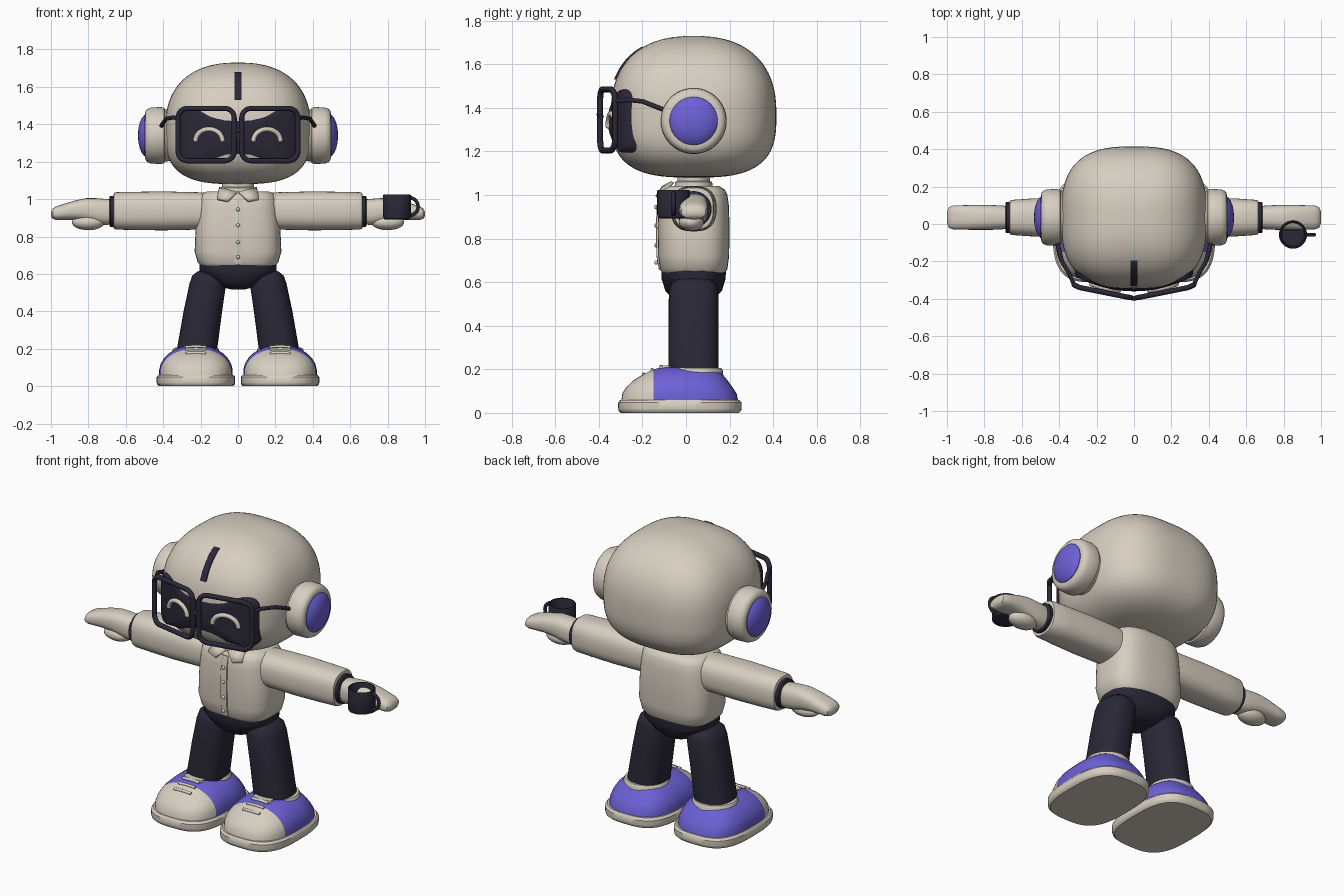
import bpy, bmesh, math
from mathutils import Vector

if "Cube" in bpy.data.objects:
    bpy.data.objects.remove(bpy.data.objects["Cube"])


def material(name, rgb):
    m = bpy.data.materials.new(name)
    m.diffuse_color = (*rgb, 1)
    m.use_nodes = True
    m.node_tree.nodes["Principled BSDF"].inputs["Base Color"].default_value = m.diffuse_color
    return m


CREAM = material("warm cream", (0.68, 0.62, 0.53))
DARK = material("dark navy", (0.024, 0.021, 0.038))
BLUE = material("violet blue", (0.15, 0.12, 0.68))
YC = 0.035  # depth centre of the body


def spow(v, p):
    return math.copysign(abs(v) ** p, v)


def smooth(ob, angle=40):
    bpy.ops.object.select_all(action='DESELECT')
    ob.select_set(True)
    bpy.context.view_layer.objects.active = ob
    bpy.ops.object.shade_smooth_by_angle(angle=math.radians(angle))


def finish(bm, name, mats, angle=40):
    bmesh.ops.recalc_face_normals(bm, faces=bm.faces)
    me = bpy.data.meshes.new(name)
    bm.to_mesh(me)
    bm.free()
    for m in mats:
        me.materials.append(m)
    ob = bpy.data.objects.new(name, me)
    bpy.context.collection.objects.link(ob)
    smooth(ob, angle)
    return ob


def skin(bm, rings, caps=True):
    vs = [[bm.verts.new(p) for p in r] for r in rings]
    n = len(vs[0])
    for a, b in zip(vs, vs[1:]):
        for i in range(n):
            bm.faces.new((a[i], a[(i + 1) % n], b[(i + 1) % n], b[i]))
    if caps:
        bm.faces.new(vs[0])
        bm.faces.new(vs[-1])


def loft(name, rings, mat, axis='z', n=2.0, seg=40, angle=40):
    """Rings are (position, centre a, centre b, half a, half b) along an axis."""
    bm, pts = bmesh.new(), []
    for t, ca, cb, ha, hb in rings:
        ring = []
        for i in range(seg):
            w = math.tau * i / seg
            a = ca + ha * spow(math.cos(w), 2 / n)
            b = cb + hb * spow(math.sin(w), 2 / n)
            ring.append((a, b, t) if axis == 'z' else (t, a, b))
        pts.append(ring)
    skin(bm, pts)
    return finish(bm, name, [mat], angle)


def tube(name, pts, r, mat, cyclic=False):
    cu = bpy.data.curves.new(name, 'CURVE')
    cu.dimensions = '3D'
    cu.bevel_depth, cu.bevel_resolution, cu.use_fill_caps = r, 3, True
    sp = cu.splines.new('POLY')
    sp.points.add(len(pts) - 1)
    for p, q in zip(sp.points, pts):
        p.co = (*q, 1)
    sp.use_cyclic_u = cyclic
    cu.materials.append(mat)
    ob = bpy.data.objects.new(name, cu)
    bpy.context.collection.objects.link(ob)
    bpy.ops.object.select_all(action='DESELECT')
    ob.select_set(True)
    bpy.context.view_layer.objects.active = ob
    bpy.ops.object.convert(target='MESH')
    smooth(bpy.context.view_layer.objects.active, 50)


def ball(name, c, r, mat):
    bm = bmesh.new()
    bmesh.ops.create_uvsphere(bm, u_segments=24, v_segments=14, radius=1)
    for v in bm.verts:
        v.co = Vector(c) + Vector([v.co[i] * r[i] for i in range(3)])
    return finish(bm, name, [mat])


def round_rect(cx, cz, hx, hz, r, k=8):
    pts = []
    for q, (sx, sz) in enumerate([(1, 1), (-1, 1), (-1, -1), (1, -1)]):
        for i in range(k + 1):
            w = math.pi / 2 * (q + i / k)
            pts.append((cx + sx * (hx - r) + r * math.cos(w), cz + sz * (hz - r) + r * math.sin(w)))
    return pts


# Head: domed above, boxier below
HZ = 1.37
rings = []
for i in range(41):
    v = math.radians(-89 + 178 * i / 40)
    h, n = (0.36, 2.4) if v > 0 else (0.29, 3.0)
    k = math.cos(v) ** (2 / n)
    rings.append((HZ + h * spow(math.sin(v), 2 / n), 0, YC, 0.39 * k, 0.38 * k))
loft("head", rings, CREAM, n=2.8, seg=72, angle=60)

# Forehead stripe following the dome
rings = []
for i in range(13):
    z = 1.53 + 0.15 * i / 12
    y = YC - 0.38 * (1 - ((z - HZ) / 0.36) ** 2.4) ** (1 / 2.4)
    rings.append((z, 0, y, 0.019, 0.009))
loft("forehead_stripe", rings, DARK, n=6, seg=24)


# Curved face screen
def screen_y(x):
    return -0.36 + 0.8 * x * x


bm = bmesh.new()
edge = round_rect(0, 1.34, 0.315, 0.145, 0.05)
front = []
for k in [0.02, 0.2, 0.4, 0.6, 0.8, 0.96, 1.0]:
    front.append([(x * k, screen_y(x * k) + (0.012 if k == 1 else 0), 1.34 + (z - 1.34) * k) for x, z in edge])
front.append([(x, screen_y(x) + 0.09, z) for x, z in edge])
skin(bm, front)
finish(bm, "face_screen", [DARK])

# Neck, torso and pelvis
loft("neck", [(1.02, 0, YC, 0.1, 0.09), (1.06, 0, YC, 0.095, 0.085), (1.065, 0, YC, 0.085, 0.075),
              (1.1, 0, YC, 0.085, 0.075)], CREAM)
loft("torso", [(z, 0, YC, a, b) for z, a, b in
               [(0.645, 0.2, 0.145), (0.66, 0.215, 0.155), (0.72, 0.232, 0.163), (0.85, 0.226, 0.165),
                (0.95, 0.216, 0.162), (1.0, 0.208, 0.155), (1.025, 0.195, 0.143), (1.042, 0.165, 0.115)]],
     CREAM, n=3, seg=56)
loft("pelvis", [(z, 0, YC, a, b) for z, a, b in
                [(0.655, 0.207, 0.148), (0.615, 0.205, 0.147), (0.6, 0.19, 0.142), (0.56, 0.135, 0.13),
                 (0.53, 0.085, 0.1), (0.518, 0.04, 0.05)]], DARK, n=2.7, seg=48)
loft("shirt_placket", [(z, 0, y, 0.02, 0.007) for z, y in
                       [(0.655, -0.117), (0.72, -0.129), (0.85, -0.131), (0.95, -0.128), (1.01, -0.115)]],
     CREAM, n=6, seg=24)
for z in (0.69, 0.77, 0.86, 0.945):
    ball("shirt_button", (0, -0.137, z), (0.01, 0.008, 0.01), CREAM)

for s in (-1, 1):
    # Collar flap
    bm = bmesh.new()
    bm.faces.new([bm.verts.new((s * x, y, z)) for x, y, z in
                  [(0.005, -0.105, 1.035), (0.1, -0.06, 1.06), (0.11, -0.12, 1.0), (0.055, -0.135, 0.99)]])
    ob = finish(bm, "collar_flap", [CREAM])
    mod = ob.modifiers.new("thickness", 'SOLIDIFY')
    mod.thickness, mod.offset = 0.016, 0

    # Ear cup and its coloured dome
    loft("ear_cup", [(s * x, YC, 1.34, r, r) for x, r in
                     [(0.33, 0.13), (0.39, 0.14), (0.395, 0.148), (0.41, 0.152), (0.465, 0.15),
                      (0.485, 0.142), (0.495, 0.13), (0.497, 0.113)]], CREAM, 'x', seg=56)
    loft("ear_dome", [(s * x, YC, 1.34, r, r) for x, r in
                      [(0.48, 0.112), (0.5, 0.11), (0.513, 0.096), (0.525, 0.07), (0.532, 0.04), (0.535, 0.01)]],
         BLUE, 'x', seg=48)

    # Smiling eye arc on the screen
    arc = []
    for i in range(17):
        w = math.radians(5 + 170 * i / 16)
        x = s * 0.155 + 0.072 * math.cos(w)
        arc.append((x, screen_y(x) - 0.002, 1.312 + 0.062 * math.sin(w)))
    tube("smiling_eye", arc, 0.013, CREAM)
    for p in (arc[0], arc[-1]):
        ball("eye_tip", p, (0.013, 0.013, 0.013), CREAM)

    # Open spectacle rim, swept back from the bridge, and its temple
    rim = [(s * x, -0.398 + 0.2 * x + max(0, x - 0.29) * 0.3, z)
           for x, z in round_rect(0.17, 1.345, 0.15, 0.14, 0.05)]
    tube("spectacle_rim", rim, 0.014, DARK, True)
    tube("spectacle_temple", [(s * 0.318, -0.33, 1.43), (s * 0.345, -0.27, 1.437), (s * 0.385, -0.2, 1.43),
                              (s * 0.41, -0.1, 1.39), (s * 0.41, -0.05, 1.37)], 0.011, DARK)

    # Sleeve, wrist band, mitten hand
    loft("sleeve", [(s * x, YC, 0.937, a, b) for x, a, b in
                    [(0.15, 0.1, 0.095), (0.22, 0.105, 0.1), (0.4, 0.105, 0.104), (0.55, 0.101, 0.102),
                     (0.65, 0.094, 0.1), (0.663, 0.09, 0.096), (0.666, 0.08, 0.085)]], CREAM, 'x', n=2.6)
    loft("wrist_band", [(s * x, YC, 0.935, r, r) for x, r in
                        [(0.655, 0.078), (0.66, 0.083), (0.683, 0.083), (0.687, 0.078)]], DARK, 'x')
    loft("hand", [(s * x, YC, z, a, b) for x, z, a, b in
                  [(0.67, 0.932, 0.06, 0.066), (0.71, 0.931, 0.064, 0.07), (0.76, 0.937, 0.066, 0.068),
                   (0.81, 0.943, 0.066, 0.062), (0.87, 0.941, 0.066, 0.052), (0.93, 0.932, 0.065, 0.043),
                   (0.97, 0.925, 0.063, 0.037), (0.99, 0.922, 0.055, 0.028), (1.0, 0.92, 0.03, 0.012)]],
         CREAM, 'x', n=2.5)
    ball("curled_thumb", (s * 0.8, 0.025, 0.876), (0.088, 0.058, 0.042), CREAM)

    # Leg
    loft("leg", [(z, s * x, YC, a, b) for z, x, a, b in
                 [(0.622, 0.152, 0.03, 0.04), (0.612, 0.154, 0.065, 0.08), (0.59, 0.157, 0.088, 0.105),
                  (0.55, 0.161, 0.098, 0.114), (0.4, 0.188, 0.103, 0.115), (0.19, 0.22, 0.108, 0.115)]],
         DARK, n=2.4)

    # Shoe: sole, two-tone upper, ankle rim, laces
    cx = s * 0.225
    loft("shoe_sole", [(z, cx, -0.028, 0.21 - d, 0.283 - d) for z, d in
                       [(0, 0.012), (0.01, 0.002), (0.02, 0), (0.048, 0), (0.06, 0.01)]], CREAM, n=3, seg=56)
    upper = loft("shoe_upper", [(z, cx, (y0 + y1) / 2, w, (y1 - y0) / 2) for z, w, y0, y1 in
                                [(0.055, 0.197, -0.297, 0.24), (0.09, 0.196, -0.292, 0.232),
                                 (0.12, 0.188, -0.272, 0.212), (0.15, 0.17, -0.24, 0.19),
                                 (0.175, 0.145, -0.2, 0.17), (0.195, 0.115, -0.16, 0.15),
                                 (0.208, 0.08, -0.12, 0.12), (0.212, 0.04, -0.08, 0.08)]],
                 CREAM, n=2.7, seg=56)
    upper.data.materials.append(BLUE)
    bm = bmesh.new()
    bm.from_mesh(upper.data)
    bmesh.ops.bisect_plane(bm, geom=bm.verts[:] + bm.edges[:] + bm.faces[:],
                           plane_co=(0, -0.15, 0), plane_no=(0, 1, 0))
    for f in bm.faces:
        f.material_index = int(f.calc_center_median().y > -0.15)
    bm.to_mesh(upper.data)
    bm.free()
    loft("ankle_rim", [(z, cx, 0.045, a, a) for z, a in
                       [(0.17, 0.125), (0.195, 0.124), (0.205, 0.117), (0.206, 0.1)]], CREAM)
    loft("shoe_tongue", [(z, cx, y, 0.06, 0.025) for z, y in
                         [(0.18, -0.1), (0.208, -0.095), (0.218, -0.085)]], CREAM, n=3)
    for y, z in ((-0.195, 0.178), (-0.155, 0.198), (-0.115, 0.212)):
        tube("shoe_lace", [(cx - 0.055, y, z - 0.002), (cx, y, z), (cx + 0.055, y, z - 0.002)], 0.008, CREAM)

# Spectacle bridge
tube("spectacle_bridge", [(-0.03, -0.39, 1.36), (0, -0.398, 1.37), (0.03, -0.39, 1.36)], 0.013, DARK)

# Mug held in front of one hand, with a hollow inside and a side handle
loft("mug", [(z, 0.85, -0.057, r, r) for z, r in
             [(0.892, 0.062), (0.897, 0.072), (0.91, 0.075), (1.018, 0.075), (1.024, 0.072),
              (1.024, 0.066), (1.018, 0.063), (0.92, 0.06)]], DARK, seg=36)
tube("mug_handle", [(0.915 + 0.048 * math.sin(w), -0.057, 0.96 + 0.048 * math.cos(w))
                    for w in [math.pi * i / 12 for i in range(13)]], 0.01, DARK)
